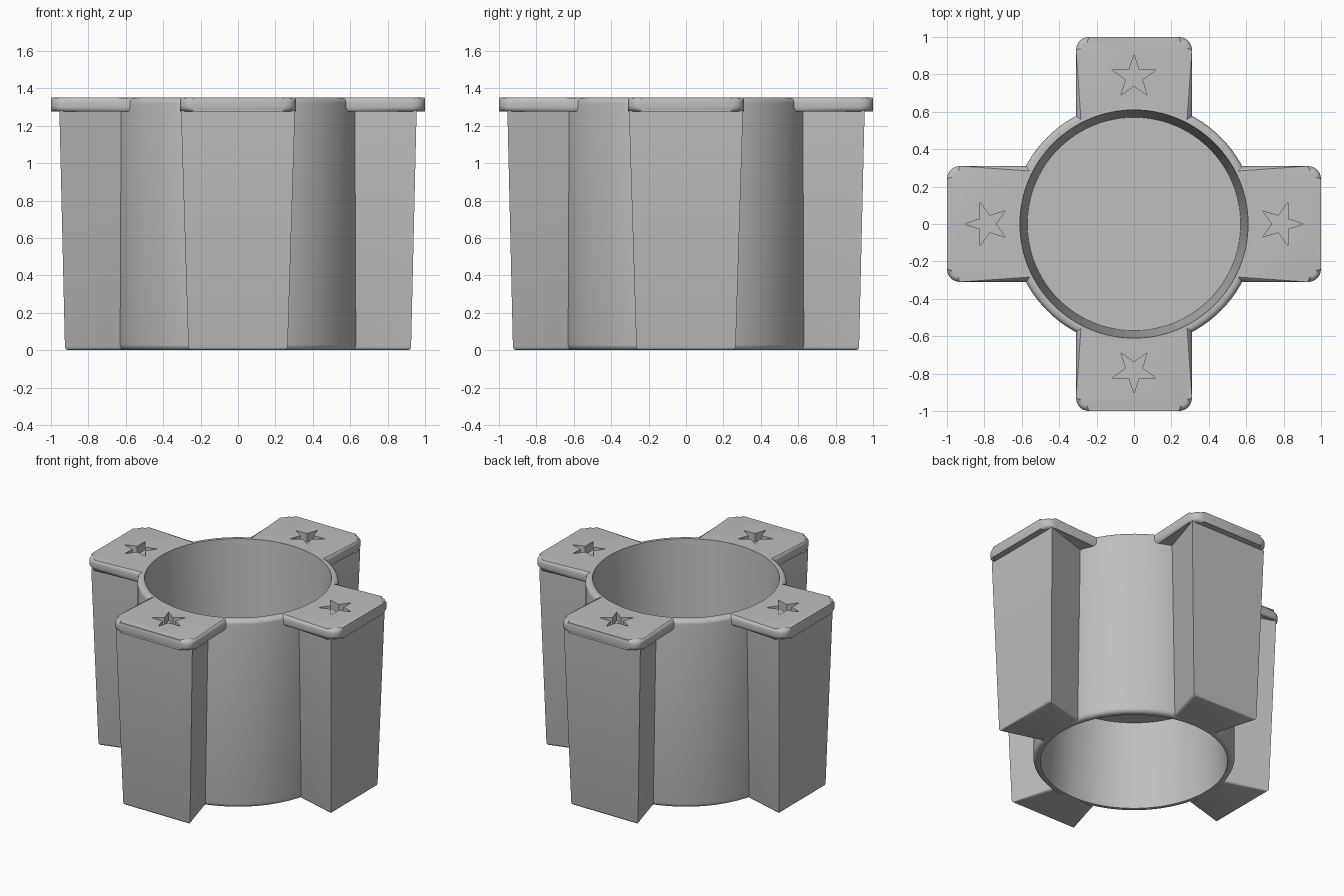
import bpy, bmesh, math
from mathutils import Matrix

cube = bpy.data.objects.get("Cube")
if cube:
    bpy.data.objects.remove(cube, do_unlink=True)

HEIGHT, OUTER, INNER, WAIST = 1.35, 0.656, 0.61, 0.57

grey = bpy.data.materials.new("plain grey")
grey.use_nodes = True
grey.diffuse_color = (0.52, 0.52, 0.52, 1)
grey.node_tree.nodes["Principled BSDF"].inputs["Base Color"].default_value = (0.52, 0.52, 0.52, 1)


def add_object(name, bm):
    bmesh.ops.recalc_face_normals(bm, faces=bm.faces)
    mesh = bpy.data.meshes.new(name)
    bm.to_mesh(mesh)
    bm.free()
    mesh.materials.append(grey)
    obj = bpy.data.objects.new(name, mesh)
    bpy.context.collection.objects.link(obj)
    return obj


def smooth(obj):
    bpy.ops.object.select_all(action='DESELECT')
    obj.select_set(True)
    bpy.context.view_layer.objects.active = obj
    bpy.ops.object.shade_smooth_by_angle(angle=math.radians(32))


def loft(bottom, top, z0, z1):
    """Closed solid between two outlines with equal point counts."""
    bm = bmesh.new()
    low = [bm.verts.new((x, y, z0)) for x, y in bottom]
    high = [bm.verts.new((x, y, z1)) for x, y in top]
    bm.faces.new(low[::-1])
    bm.faces.new(high)
    n = len(low)
    for i in range(n):
        j = (i + 1) % n
        bm.faces.new((low[i], low[j], high[j], high[i]))
    return bm


def arc(cx, cy, r, start, end, steps):
    return [(cx + r * math.cos(math.radians(start + (end - start) * i / steps)),
             cy + r * math.sin(math.radians(start + (end - start) * i / steps)))
            for i in range(steps + 1)]


# Double-ended cup with a floor at mid height
def build_cup():
    fillet = 0.03
    profile = [(0, 0.62), (WAIST, 0.62), (INNER, 0)]
    profile += arc(OUTER - fillet, fillet, fillet, -90, 0, 5)
    profile += arc(OUTER - fillet, HEIGHT - fillet, fillet, 0, 90, 5)
    profile += [(INNER, HEIGHT), (WAIST, 0.73), (0, 0.73)]
    bm = bmesh.new()
    verts = [bm.verts.new((r, 0, z)) for r, z in profile]
    edges = [bm.edges.new(pair) for pair in zip(verts, verts[1:])]
    bmesh.ops.spin(bm, geom=verts + edges, cent=(0, 0, 0), axis=(0, 0, 1),
                   angle=math.tau, steps=128, use_duplicate=False)
    bmesh.ops.remove_doubles(bm, verts=bm.verts, dist=0.0001)
    smooth(add_object("cup", bm))


# Wedge-shaped column with radial sides, flaring upward
def build_column(name, turn):
    def outline(reach, half):
        root = 0.625
        inner = half * root / reach
        return [(root, -inner), (reach, -half), (reach, half), (root, inner)]
    bm = loft(outline(0.925, 0.265), outline(0.955, 0.305), 0, 1.28)
    foot = [e for e in bm.edges if all(v.co.z < 0.01 for v in e.verts)
            and any(v.co.x > 0.7 for v in e.verts)]
    bmesh.ops.bevel(bm, geom=foot, offset=0.018, segments=3, profile=0.5, affect='EDGES')
    bm.transform(turn)
    smooth(add_object(name, bm))


# Rounded shelf with a sunken star
def build_shelf(name, turn):
    half, corner, seat = 0.31, 0.07, 0.618
    sweep = math.degrees(math.asin(half / seat))
    outline = arc(1 - corner, -half + corner, corner, -90, 0, 6)
    outline += arc(1 - corner, half - corner, corner, 0, 90, 6)
    outline += arc(0, 0, seat, sweep, -sweep, 16)
    bm = loft(outline, outline, 1.275, HEIGHT)

    def on_seat(v):
        return math.hypot(v.co.x, v.co.y) < seat + 0.001
    rims = [e for e in bm.edges if abs(e.verts[0].co.z - e.verts[1].co.z) < 0.001
            and not all(on_seat(v) for v in e.verts)]
    bmesh.ops.bevel(bm, geom=rims, offset=0.027, segments=4, profile=0.5, affect='EDGES')
    bm.transform(turn)
    shelf = add_object(name, bm)

    points = []
    for i in range(10):
        r = 0.046 if i % 2 else 0.12
        a = math.tau * i / 10
        points.append((0.785 + r * math.cos(a), r * math.sin(a)))
    star = loft(points, points, HEIGHT - 0.06, HEIGHT + 0.1)
    star.transform(turn)
    cutter = add_object("star_cutter", star)
    cutter.hide_render = True
    cut = shelf.modifiers.new("star recess", 'BOOLEAN')
    cut.operation, cut.solver, cut.object = 'DIFFERENCE', 'EXACT', cutter
    bpy.ops.object.select_all(action='DESELECT')
    bpy.context.view_layer.objects.active = shelf
    shelf.select_set(True)
    bpy.ops.object.modifier_apply(modifier=cut.name)
    bpy.data.objects.remove(cutter, do_unlink=True)
    smooth(shelf)


build_cup()
for i, side in enumerate(("left", "back", "right", "front")):
    turn = Matrix.Rotation(i * math.pi / 2, 4, 'Z')
    build_column(side + "_column", turn)
    build_shelf(side + "_shelf", turn)
